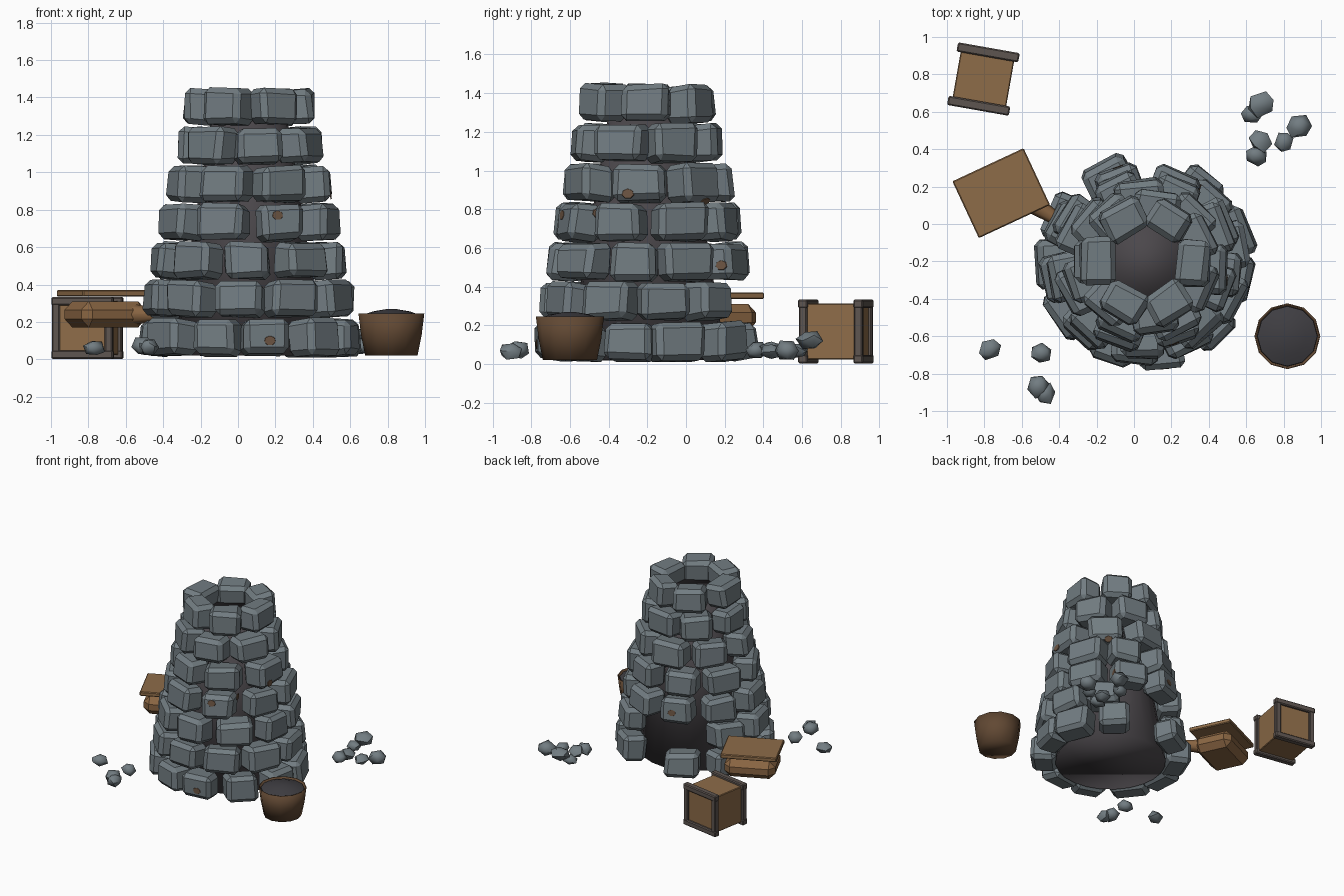
import bpy, bmesh, math, random
from mathutils import Matrix, Vector
from mathutils.bvhtree import BVHTree

if "Cube" in bpy.data.objects:
    bpy.data.objects.remove(bpy.data.objects["Cube"])

random.seed(4)
AX, AY = 0.06, -0.2          # furnace axis


def material(name, rgb):
    m = bpy.data.materials.new(name)
    m.diffuse_color = (*rgb, 1)
    m.use_nodes = True
    m.node_tree.nodes["Principled BSDF"].inputs["Base Color"].default_value = m.diffuse_color
    return m


STONE = material("grey_stone", (0.168, 0.203, 0.222))
SOOT = material("soot", (0.07, 0.063, 0.07))
WOOD = material("wood", (0.27, 0.15, 0.066))
LEATHER = material("leather", (0.25, 0.13, 0.055))
FRAME = material("dark_frame", (0.11, 0.09, 0.08))
BASKET = material("basket_brown", (0.12, 0.065, 0.033))
COAL = material("coal", (0.05, 0.048, 0.055))
RUST = material("rust", (0.15, 0.09, 0.055))


def finish(name, bm, mat, smooth=None):
    bmesh.ops.recalc_face_normals(bm, faces=bm.faces)
    me = bpy.data.meshes.new(name)
    bm.to_mesh(me)
    bm.free()
    me.materials.append(mat)
    ob = bpy.data.objects.new(name, me)
    bpy.context.collection.objects.link(ob)
    if smooth:
        bpy.context.view_layer.objects.active = ob
        ob.select_set(True)
        bpy.ops.object.shade_smooth_by_angle(angle=math.radians(smooth))
        ob.select_set(False)
    return ob


def block(bm, mat, size, bevel=0.0, jitter=0.0):
    """Box of a given size, optionally jittered and chamfered."""
    vs = bmesh.ops.create_cube(bm, size=1, matrix=mat @ Matrix.Diagonal((*size, 1)))["verts"]
    for v in vs:
        v.co += Vector([random.uniform(-jitter, jitter) for _ in range(3)])
    if bevel:
        edges = list({e for v in vs for e in v.link_edges})
        bmesh.ops.bevel(bm, geom=edges, offset=bevel, segments=1, affect='EDGES')


def lathe(bm, profile, n, x, y, phase=0.0):
    """Revolve (radius, z) points into a closed shell."""
    rings = [[bm.verts.new((x + r * math.cos(phase + 2 * math.pi * i / n),
                            y + r * math.sin(phase + 2 * math.pi * i / n), z))
              for i in range(n)] for r, z in profile]
    for a, b in zip(rings, rings[1:]):
        for i in range(n):
            j = (i + 1) % n
            bm.faces.new((a[i], a[j], b[j], b[i]))
    bm.faces.new(rings[0])
    bm.faces.new(rings[-1])


# furnace core
bm = bmesh.new()
lathe(bm, [(0.41, 0.02), (0.2, 1.3)], 24, AX, AY)
finish("furnace_core", bm, SOOT, 180)

# stone courses: outer radius, stone count, angle of first stone from the front, width
COURSES = [(0.58, 11, 11, 0.25), (0.55, 10, 27, 0.25), (0.515, 9, 0, 0.25), (0.475, 8, 22.5, 0.25),
           (0.43, 7, 31, 0.25), (0.385, 7, 12, 0.24), (0.345, 6, 30, 0.24)]
DEPTH = 0.18
stones = []
for row, (R, n, first, width) in enumerate(COURSES):
    bm = bmesh.new()
    for k in range(n):
        off = (first + 360 * k / n) % 360
        # the rear mouth leaves stones out of the two lowest courses
        if (row == 0 and abs(off - 180) < 20) or (row == 1 and abs(off - 185) < 25):
            continue
        az = math.radians(off - 90 + random.uniform(-3, 3))
        m = (Matrix.Translation((AX, AY, 0.117 + 0.205 * row)) @ Matrix.Rotation(az, 4, 'Z')
             @ Matrix.Translation((R - DEPTH / 2, 0, 0)) @ Matrix.Rotation(-0.06, 4, 'Y')
             @ Matrix.Rotation(random.uniform(-0.08, 0.08), 4, 'Z'))
        w = width * random.uniform(0.93, 1.08)
        block(bm, m, (DEPTH, w, 0.19), 0.03, 0.012)
    stones.append(finish(f"stone_course_{row + 1}", bm, STONE))

# rust patches laid on the stones: angle from front, height
trees = [BVHTree.FromPolygons([v.co for v in s.data.vertices],
                              [p.vertices[:] for p in s.data.polygons]) for s in stones]
bm = bmesh.new()
for off, z in [(11, 0.1), (19, 0.77), (45, 0.78), (77, 0.88), (138, 0.84), (143, 0.51), (196, 0.53)]:
    a = math.radians(off - 90)
    d = Vector((math.cos(a), math.sin(a), 0))
    hits = [t.ray_cast(Vector((AX, AY, z)) + d * 2, -d) for t in trees]
    hits = [h for h in hits if h[0] and h[3] < 1.75]
    if hits:
        best = min(hits, key=lambda h: h[3])
        m = (Matrix.Translation(best[0]) @ best[1].to_track_quat('Z', 'Y').to_matrix().to_4x4()
             @ Matrix.Diagonal((1.15, 0.95, 1, 1)))
        bmesh.ops.create_cone(bm, cap_ends=True, segments=7, radius1=0.029, radius2=0.026,
                              depth=0.006, matrix=m)
finish("rust_patches", bm, RUST)

# loose rubble: x, y, z, radius
bm = bmesh.new()
for x, y, z, r in [(0.68, 0.64, 0.122, 0.07), (0.63, 0.585, 0.07, 0.053), (0.675, 0.44, 0.07, 0.06),
                   (0.655, 0.365, 0.068, 0.06), (0.8, 0.44, 0.065, 0.052), (0.885, 0.52, 0.07, 0.069),
                   (-0.77, -0.67, 0.06, 0.055), (-0.495, -0.69, 0.065, 0.058),
                   (-0.51, -0.87, 0.075, 0.064), (-0.475, -0.905, 0.065, 0.058)]:
    m = (Matrix.Translation((x, y, z)) @ Matrix.Rotation(random.uniform(0, 6), 4, 'Z')
         @ Matrix.Diagonal((1.1, 0.95, 0.8, 1)) @ Matrix.Rotation(0.6, 4, 'X'))
    for v in bmesh.ops.create_icosphere(bm, subdivisions=1, radius=r, matrix=m)["verts"]:
        v.co += Vector([random.uniform(-0.006, 0.006) for _ in range(3)])
finish("rubble", bm, STONE, 50)

# basket with a heap of coal
bm = bmesh.new()
lathe(bm, [(0.14, 0.02), (0.162, 0.13), (0.176, 0.245), (0.169, 0.245), (0.16, 0.19)], 12, 0.82, -0.6)
finish("basket", bm, BASKET, 100)
bm = bmesh.new()
lathe(bm, [(0.162, 0.2), (0.16, 0.234), (0.1, 0.256), (0.03, 0.268)], 12, 0.82, -0.6)
finish("coal_heap", bm, COAL, 35)

# crate: wooden box with a square frame at each end
CR = Matrix.Translation((-0.805, 0.775, 0.168)) @ Matrix.Rotation(math.radians(-10), 4, 'Z')
bm = bmesh.new()
block(bm, CR, (0.29, 0.3, 0.29), 0.005)
finish("crate_box", bm, WOOD)
bm = bmesh.new()
for end in (-1, 1):
    for side in (-1, 1):
        block(bm, CR @ Matrix.Translation((0, end * 0.145, side * 0.143)), (0.335, 0.05, 0.045), 0.007)
        block(bm, CR @ Matrix.Translation((side * 0.143, end * 0.145, 0)), (0.042, 0.044, 0.27), 0.007)
finish("crate_frame", bm, FRAME)

# bellows: top board, bulging body, nozzle
BE = Matrix.Translation((-0.71, 0.165, 0)) @ Matrix.Rotation(math.radians(25), 4, 'Z')
bm = bmesh.new()
block(bm, BE @ Matrix.Translation((0, 0, 0.353)), (0.42, 0.335, 0.034), 0.006)
finish("bellows_board", bm, WOOD)
bm = bmesh.new()
block(bm, BE @ Matrix.Translation((0, 0, 0.24)), (0.38, 0.3, 0.14), 0.045)
finish("bellows_body", bm, LEATHER)
bm = bmesh.new()
a, b = Vector((-0.56, 0.12, 0.24)), Vector((-0.34, -0.02, 0.24))
bmesh.ops.create_cone(bm, cap_ends=True, segments=8, radius1=0.055, radius2=0.025, depth=(b - a).length,
                      matrix=Matrix.Translation((a + b) / 2) @ (b - a).to_track_quat('Z', 'Y').to_matrix().to_4x4())
finish("bellows_nozzle", bm, LEATHER, 50)
